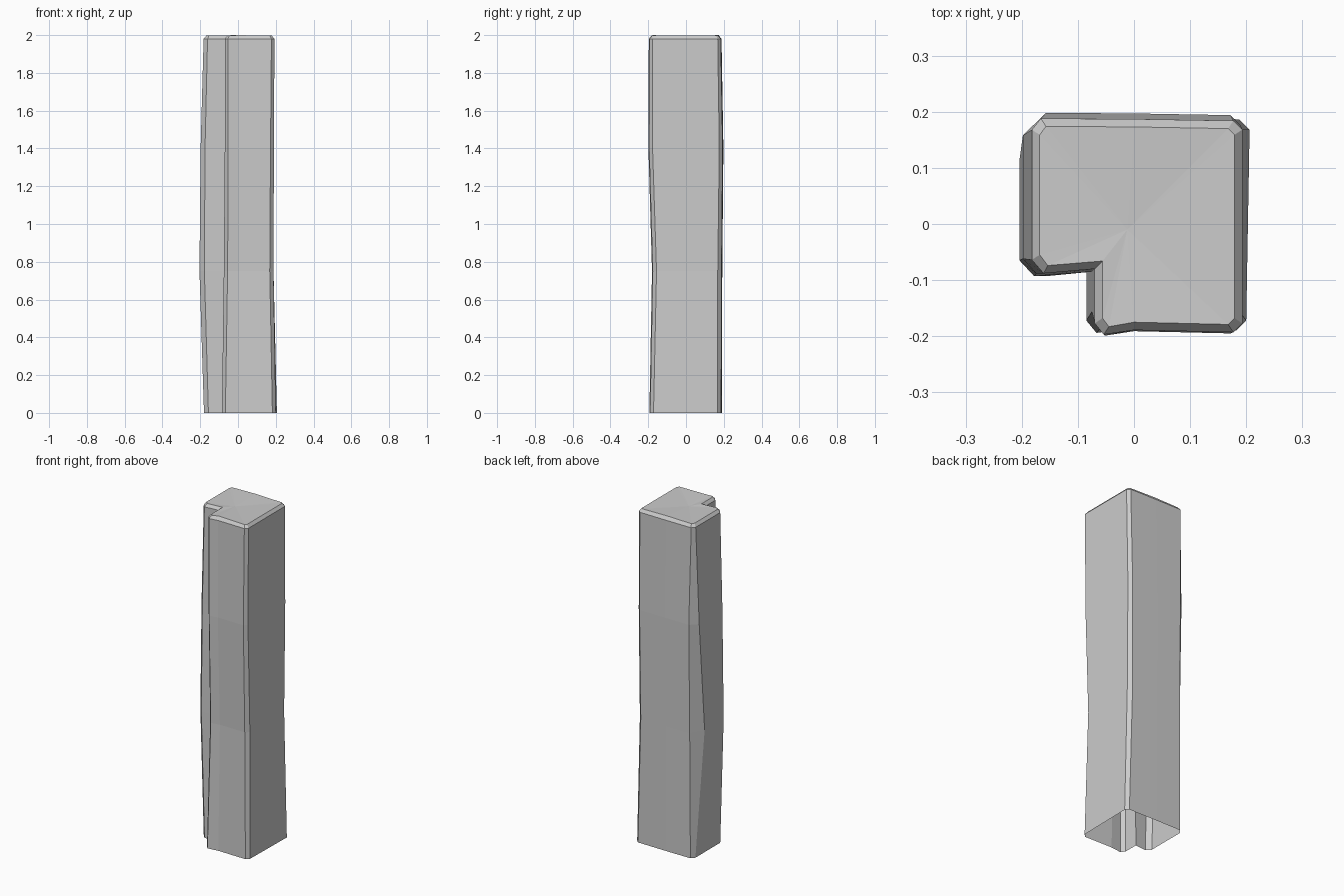
import bpy, bmesh

if "Cube" in bpy.data.objects:
    bpy.data.objects.remove(bpy.data.objects["Cube"])


def ring(z, left, right, front, back, notch, c, chip=None, skew=0.0, inset=0.0):
    """Notched square section with chamfered corners, counter-clockwise."""
    l, r, f, b = left + inset, right - inset, front + inset, back - inset
    nx, ny = notch[0] + inset, notch[1] + inset
    c -= inset * 0.35
    chx, chy = chip or (c, c)
    pts = [
        (l, ny + c), (l + c * 1.3, ny - 0.008),           # notch left corner
        (nx, ny),                                         # inner corner
        (nx, f + c), (nx + c, f - 0.004),                 # notch front corner
        (0.0, f + 0.004),
        (r - c, f), (r, f + c),                           # front right corner
        (r + skew, b - c), (r + skew - c, b),             # back right corner
        (0.0, b + 0.003),
        (l + chx, b + 0.004), (l, b - chy),               # back left corner
    ]
    return [(x, y, z) for x, y in pts]


# Pillar sections from the floor to the bevelled cap
top = dict(left=-0.182, right=0.193, front=-0.193, back=0.184,
           notch=(-0.070, -0.080), c=0.016)
sections = [
    ring(0.0, -0.180, 0.200, -0.190, 0.186, (-0.085, -0.085), 0.018, skew=0.006),
    ring(0.75, -0.204, 0.188, -0.176, 0.188, (-0.075, -0.085), 0.020, chip=(0.045, 0.073)),
    ring(1.40, -0.198, 0.190, -0.195, 0.194, (-0.070, -0.080), 0.018, chip=(0.041, 0.036)),
    ring(1.98, **top),
    ring(1.997, **top, inset=0.014),
]

# Skin the sections; the underside stays open
bm = bmesh.new()
rings = [[bm.verts.new(p) for p in s] for s in sections]
n = len(rings[0])
for low, high in zip(rings, rings[1:]):
    for i in range(n):
        j = (i + 1) % n
        bm.faces.new((low[i], low[j], high[j], high[i]))

# Slightly uneven cap, fanned from a point that sees every corner
centre = bm.verts.new((-0.012, -0.010, 1.993))
cap = rings[-1]
for i in range(n):
    bm.faces.new((cap[i], cap[(i + 1) % n], centre))
for i in (5, 10):
    cap[i].co.z = 2.0

mesh = bpy.data.meshes.new("stone_pillar")
bm.to_mesh(mesh)
bm.free()
pillar = bpy.data.objects.new("stone_pillar", mesh)
bpy.context.collection.objects.link(pillar)
